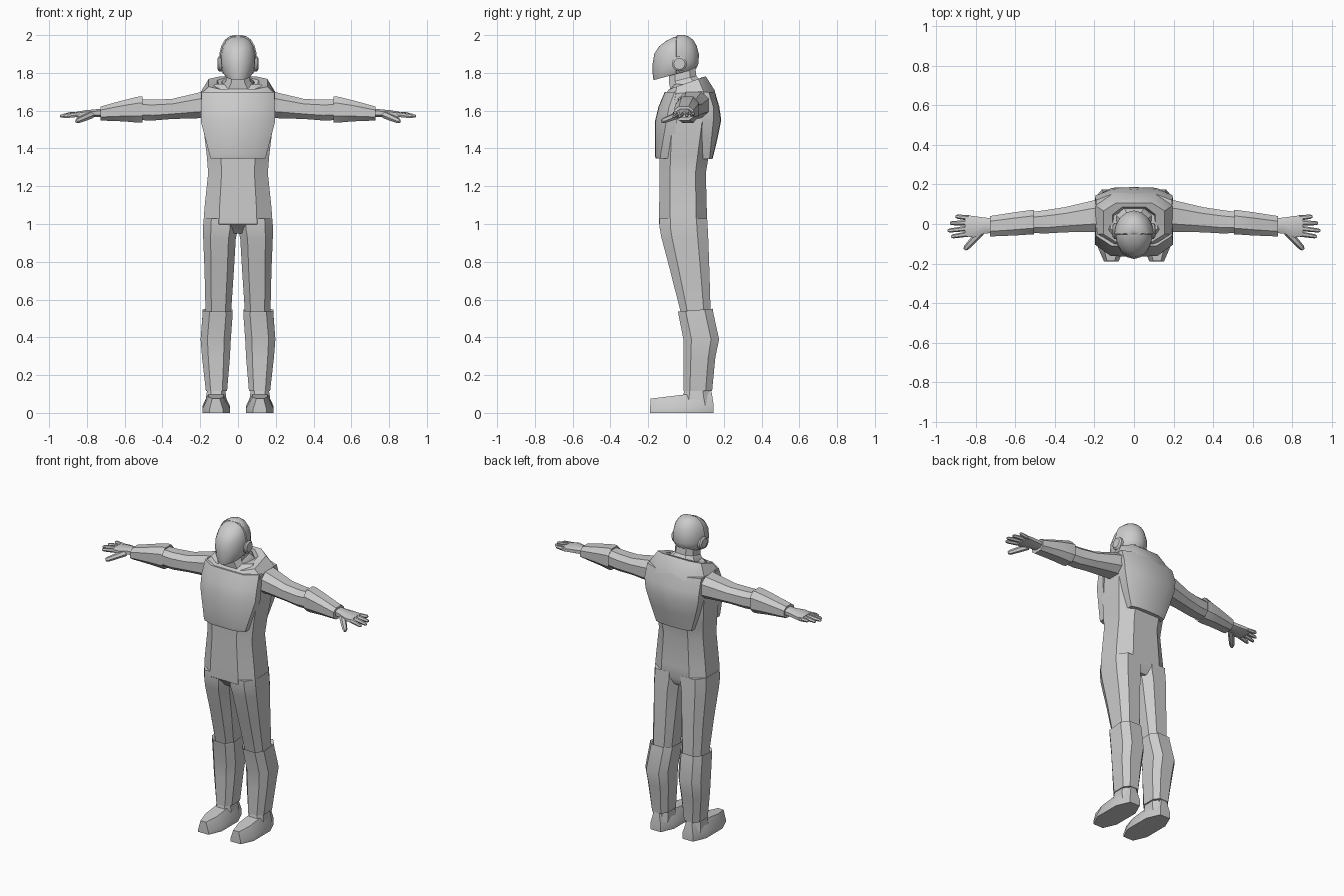
import bpy, bmesh
from math import cos, sin, pi, radians
from mathutils import Vector


def loft(name, rings, mirror=False, angle=32):
    """Skin a stack of equal-length closed rings and cap both ends."""
    bm = bmesh.new()
    rows = [[bm.verts.new(p) for p in r] for r in rings]
    n = len(rows[0])
    for a, b in zip(rows, rows[1:]):
        for i in range(n):
            j = (i + 1) % n
            bm.faces.new((a[i], a[j], b[j], b[i]))
    bm.faces.new(rows[0][::-1])
    bm.faces.new(rows[-1])
    bmesh.ops.recalc_face_normals(bm, faces=bm.faces)
    me = bpy.data.meshes.new(name)
    bm.to_mesh(me)
    bm.free()
    ob = bpy.data.objects.new(name, me)
    bpy.context.collection.objects.link(ob)
    if mirror:
        ob.modifiers.new("Mirror", 'MIRROR').use_mirror_merge = False
    bpy.ops.object.select_all(action='DESELECT')
    ob.select_set(True)
    bpy.context.view_layer.objects.active = ob
    bpy.ops.object.shade_smooth_by_angle(angle=radians(angle))
    return ob


def octagon(a0, a1, b0, b1, c=0.55):
    """Chamfered rectangle as 2D points."""
    ca, cb, ha, hb = (a0 + a1) / 2, (b0 + b1) / 2, (a1 - a0) / 2, (b1 - b0) / 2
    pts = [(1, -c), (1, c), (c, 1), (-c, 1), (-1, c), (-1, -c), (-c, -1), (c, -1)]
    return [(ca + ha * u, cb + hb * v) for u, v in pts]


def level(z, x0, x1, y0, y1, c=0.55, tilt=0.0):
    return [(x, y, z + tilt * y) for x, y in octagon(x0, x1, y0, y1, c)]


def across(x, y0, y1, z0, z1, c=0.5):
    return [(x, y, z) for y, z in octagon(y0, y1, z0, z1, c)]


def plate(z, w, inner, outer, corner, k=0.6):
    """Bent armour section, from inner edge to a chamfered outer face."""
    return [(-w, inner, z), (-w, corner, z), (-w * k, outer, z), (0, outer * 1.02, z),
            (w * k, outer, z), (w, corner, z), (w, inner, z)]


# Suit: torso and legs
loft("torso", [level(z, -w, w, f, b) for z, w, f, b in [
    (0.95, 0.10, -0.10, 0.085), (1.0, 0.182, -0.142, 0.112), (1.08, 0.178, -0.142, 0.11),
    (1.27, 0.158, -0.14, 0.105), (1.36, 0.165, -0.14, 0.12), (1.54, 0.187, -0.14, 0.15),
    (1.69, 0.18, -0.10, 0.14), (1.74, 0.12, -0.06, 0.10)]])
loft("leg", [level(*r) for r in [
    (1.03, 0.0, 0.182, -0.14, 0.112), (0.98, 0.0, 0.185, -0.14, 0.115),
    (0.92, 0.012, 0.184, -0.128, 0.118), (0.75, 0.022, 0.177, -0.083, 0.124),
    (0.54, 0.036, 0.172, -0.03, 0.13), (0.45, 0.05, 0.17, -0.01, 0.13)]], True)

# Shin guards and boots
loft("shin_guard", [level(*r, tilt=t) for r, t in [
    ((0.525, 0.045, 0.17, -0.02, 0.12), 0.08), ((0.54, 0.03, 0.187, -0.042, 0.142), 0.08),
    ((0.525, 0.028, 0.187, -0.04, 0.143), 0.08), ((0.39, 0.038, 0.198, -0.014, 0.175), 0),
    ((0.29, 0.043, 0.19, -0.012, 0.155), 0), ((0.115, 0.058, 0.17, -0.014, 0.138), 0)]], True)
loft("boot", [level(*r, tilt=t) for r, t in [
    ((0.0, 0.042, 0.188, -0.19, 0.146, 0.5), 0), ((0.032, 0.042, 0.188, -0.19, 0.146, 0.5), 0.08),
    ((0.098, 0.078, 0.156, -0.188, 0.135, 0.5), 0.12)]], True)
loft("ankle", [level(*r) for r in [
    (0.04, 0.062, 0.172, -0.03, 0.14), (0.08, 0.062, 0.17, -0.015, 0.125),
    (0.14, 0.07, 0.16, -0.008, 0.115)]], True)

# Chest armour: front plate, back plate and yoke round the neck
loft("chest_plate", [plate(*r) for r in [
    (1.348, 0.145, -0.075, -0.158, -0.135), (1.365, 0.15, -0.075, -0.162, -0.135),
    (1.54, 0.196, -0.05, -0.162, -0.105), (1.62, 0.197, -0.045, -0.143, -0.09),
    (1.70, 0.192, -0.02, -0.11, -0.06)]])
loft("back_plate", [plate(*r) for r in [
    (1.345, 0.125, 0.085, 0.138, 0.125), (1.45, 0.16, 0.085, 0.163, 0.135),
    (1.55, 0.188, 0.085, 0.183, 0.145), (1.62, 0.195, 0.08, 0.173, 0.145),
    (1.70, 0.193, 0.06, 0.15, 0.12)]])
loft("shoulder_yoke", [level(*r, tilt=t) for r, t in [
    ((1.62, -0.196, 0.196, -0.135, 0.168), 0), ((1.695, -0.195, 0.195, -0.112, 0.152), 0.08),
    ((1.745, -0.155, 0.155, -0.09, 0.105, 0.6), 0.35),
    ((1.742, -0.11, 0.11, -0.085, 0.085), 0.4), ((1.70, -0.09, 0.09, -0.07, 0.07), 0.3)]])

# Arms with forearm guards
loft("arm", [across(*r) for r in [
    (0.15, -0.045, 0.125, 1.56, 1.71), (0.21, -0.04, 0.118, 1.56, 1.695),
    (0.35, -0.042, 0.085, 1.556, 1.662), (0.45, -0.048, 0.07, 1.548, 1.658),
    (0.52, -0.045, 0.06, 1.55, 1.66)]], True)
loft("forearm_guard", [across(*r) for r in [
    (0.515, -0.04, 0.055, 1.555, 1.655), (0.505, -0.052, 0.07, 1.538, 1.674),
    (0.525, -0.053, 0.07, 1.536, 1.675), (0.60, -0.058, 0.06, 1.543, 1.657),
    (0.728, -0.063, 0.04, 1.548, 1.622)]], True)

# Hands
loft("palm", [across(*r) for r in [
    (0.71, -0.045, 0.03, 1.565, 1.612), (0.755, -0.048, 0.032, 1.566, 1.607),
    (0.81, -0.068, 0.04, 1.564, 1.602), (0.855, -0.062, 0.045, 1.565, 1.594)]], True)


def finger(name, base, tip, r):
    a, b = Vector(base), Vector(tip)
    d = (b - a).normalized()
    u = d.cross(Vector((0, 0, 1))).normalized()
    v = u.cross(d)
    loft(name, [[a.lerp(b, t) + (u * cos(k * pi / 3) + v * sin(k * pi / 3)) * r * s
                 for k in range(6)] for t, s in [(0, 1.15), (0.55, 1), (0.9, 0.85), (1, 0.5)]], True)


for nm, base, tip in [("index_finger", (0.835, -0.05, 1.58), (0.925, -0.064, 1.568)),
                      ("middle_finger", (0.84, -0.022, 1.583), (0.942, -0.034, 1.571)),
                      ("ring_finger", (0.84, 0.006, 1.583), (0.93, 0.004, 1.575)),
                      ("little_finger", (0.835, 0.031, 1.58), (0.902, 0.038, 1.585))]:
    finger(nm, base, tip, 0.012)
finger("thumb", (0.775, -0.04, 1.578), (0.856, -0.128, 1.543), 0.017)

# Neck
loft("neck", [level(*r, tilt=0.25) for r in [
    (1.69, -0.10, 0.10, -0.08, 0.09), (1.745, -0.085, 0.085, -0.085, 0.075),
    (1.77, -0.065, 0.065, -0.09, 0.055), (1.85, -0.06, 0.06, -0.09, 0.045)]])

# Helmet: (height, half width, front, back, tilt)
SHELL = [(1.808, 0.074, -0.172, 0.048, 0.27), (1.828, 0.088, -0.176, 0.058, 0.22),
         (1.855, 0.094, -0.177, 0.061, 0.05), (1.90, 0.093, -0.168, 0.062, 0.0),
         (1.94, 0.082, -0.143, 0.050, 0.0), (1.97, 0.064, -0.104, 0.032, 0.0),
         (1.988, 0.040, -0.068, 0.008, 0.0), (1.995, 0.014, -0.040, -0.012, 0.0)]


def helmet_ring(z, w, f, b, t, grow=0.0, clip=None):
    seam, pts = -0.05 if f < -0.07 else (f + b) / 2, []
    for k in range(16):
        a = k * pi / 8
        y = seam + sin(a) * ((b - seam if sin(a) > 0 else seam - f) + grow)
        x = cos(a) * (w + grow)
        y = y if clip is None else max(y, clip)
        pts.append((x, y, z + t * y + grow * 0.8 * (z > 1.92)))
    return pts


loft("face_visor", [helmet_ring(*r) for r in SHELL], angle=40)
loft("helmet_shell", [helmet_ring(*r, grow=0.006, clip=-0.052) for r in SHELL], angle=40)

# Ear discs
loft("ear_disc", [[(x, -0.035 + r * cos(k * pi / 6), 1.848 + r * sin(k * pi / 6))
                   for k in range(12)] for x, r in [(0.075, 0.04), (0.1, 0.04), (0.108, 0.03)]], True)
